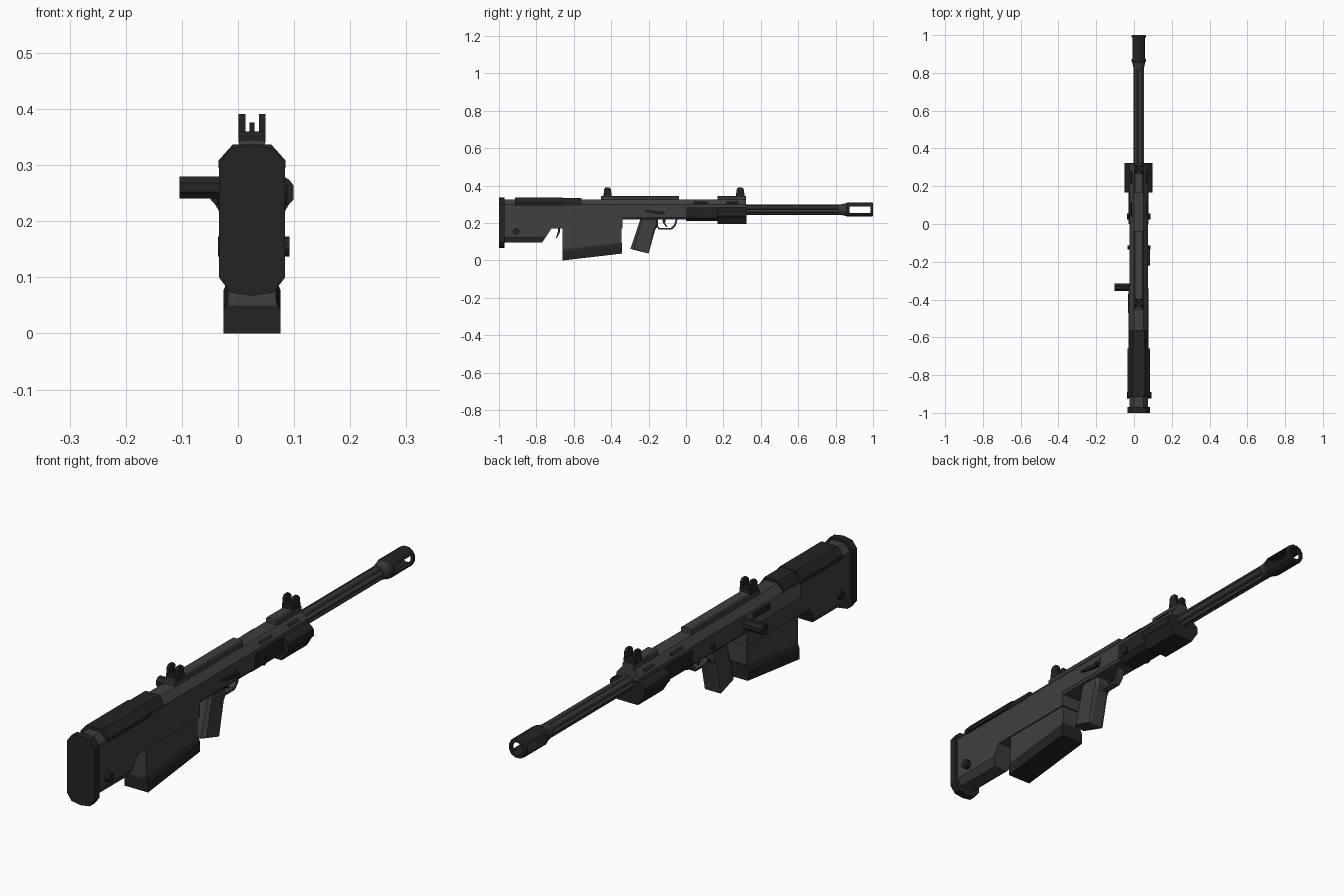
import bpy, bmesh, math

if "Cube" in bpy.data.objects:
    bpy.data.objects.remove(bpy.data.objects["Cube"])

CX = 0.025   # centre line of the rifle
BORE = 0.272  # height of the bore axis

def material(name, v):
    m = bpy.data.materials.new(name)
    m.diffuse_color = (v, v, v, 1)
    m.use_nodes = True
    m.node_tree.nodes["Principled BSDF"].inputs["Base Color"].default_value = m.diffuse_color
    return m

GREY = material("gunmetal grey", 0.05)
DARK = material("black rubber", 0.017)
STEEL = material("barrel steel", 0.042)
LIGHT = material("bare steel", 0.085)

def finish(name, bm, mat):
    bmesh.ops.recalc_face_normals(bm, faces=bm.faces)
    me = bpy.data.meshes.new(name)
    bm.to_mesh(me)
    bm.free()
    me.materials.append(mat)
    ob = bpy.data.objects.new(name, me)
    bpy.context.collection.objects.link(ob)
    return ob

def loft(name, rings, mat):
    """Skin closed rings of equal length and cap both ends."""
    bm = bmesh.new()
    vs = [[bm.verts.new(p) for p in r] for r in rings]
    n = len(rings[0])
    for a, b in zip(vs, vs[1:]):
        for i in range(n):
            bm.faces.new((a[i], a[(i + 1) % n], b[(i + 1) % n], b[i]))
    bm.faces.new(vs[0])
    bm.faces.new(vs[-1])
    return finish(name, bm, mat)

def prism_x(name, yz, half, mat, x=CX):
    """Side profile given thickness across the rifle."""
    return loft(name, [[(x + s * half, y, z) for y, z in yz] for s in (-1, 1)], mat)

def bar_y(name, half_section, y0, y1, mat, dy0=None, dy1=None, slope=0.0):
    """Mirrored (half width, z) section swept along y; ends may lean, floor may slope."""
    sec = half_section + [(-w, z) for w, z in reversed(half_section) if w > 1e-6]
    rings = []
    for y, lean in ((y0, dy0), (y1, dy1)):
        rings.append([(CX + w, y + (lean(z) if lean else 0), z + slope * (y - y0)) for w, z in sec])
    return loft(name, rings, mat)

def box(name, x0, x1, y0, y1, z0, z1, mat):
    return loft(name, [[(x0, y, z0), (x1, y, z0), (x1, y, z1), (x0, y, z1)] for y in (y0, y1)], mat)

def pin_x(name, x0, x1, y, z, r, mat, n=10):
    pts = [(y + r * math.cos(2 * math.pi * (i + .5) / n), z + r * math.sin(2 * math.pi * (i + .5) / n)) for i in range(n)]
    return prism_x(name, pts, (x1 - x0) / 2, mat, (x0 + x1) / 2)

def lathe_y(name, profile, mat, n=12):
    """Turn (radius, y) rings about the bore axis."""
    return loft(name, [[(CX + r * math.cos(2 * math.pi * (i + .5) / n), y,
                         BORE + r * math.sin(2 * math.pi * (i + .5) / n)) for i in range(n)]
                       for r, y in profile], mat)

# Butt pad
bar_y("butt_pad", [(0, .067), (.039, .073), (.059, .10), (.059, .302), (.039, .329), (0, .336)], -1, -.97, DARK)

# Receiver and stock
top = [(.049, .298), (.026, .325)]
bar_y("stock_upper", [(.049, .17)] + top, -.97, -.34, GREY)
bar_y("stock_lower", [(.030, .095), (.049, .122), (.049, .17)], -.97, -.77, GREY,
      dy1=lambda z: (z - .095) * .67)
bar_y("receiver", [(.042, .22), (.049, .23)] + top, -.34, .32, GREY)
bar_y("cheek_pad", [(.060, .295), (.060, .308), (.034, .337), (.0, .337)], -.915, -.66, DARK)
bar_y("cheek_pad_front", [(.051, .295), (.051, .304), (.030, .335), (.0, .335)], -.66, -.56, DARK)
pin_x("stock_bolt", CX - .061, CX + .067, -.907, .155, .018, DARK)

# Left side bolt cover, ejection slot and charging handle
box("bolt_cover", CX - .054, CX - .04, -.66, -.33, .238, .298, LIGHT)
box("ejection_slot", CX - .058, CX - .05, -.47, -.37, .268, .290, DARK)
pin_x("charging_handle", -.104, CX - .05, -.335, .26, .021, DARK, 8)

# Magazine, sloping down to the rear
prism_x("magazine", [(-.66, .05), (-.345, .085), (-.345, .2), (-.66, .2)], .043, GREY)
bar_y("magazine_base", [(.051, 0), (.051, .04), (.043, .058)], -.66, -.342, DARK, slope=.116)
prism_x("magazine_catch", [(-.672, .175), (-.675, .15), (-.69, .12), (-.695, .12), (-.685, .155), (-.685, .175)], .015, DARK)

# Pistol grip, tapered front and back edges
grip = [(-.243, .225), (-.297, .062), (-.2, .037), (-.165, .165), (-.15, .185), (-.15, .225)]
gy = sum(p[0] for p in grip) / len(grip)
loft("pistol_grip", [[(CX + w, gy + (y - gy) * k, z) for y, z in grip]
                     for w, k in ((-.034, .8), (-.022, 1), (.022, 1), (.034, .8))], GREY)

# Trigger and guard
outer = [(-.16, .185), (-.145, .165), (-.075, .165), (-.055, .185), (-.043, .225)]
inner = [(-.053, .225), (-.064, .19), (-.08, .174), (-.142, .174), (-.155, .192)]
prism_x("trigger_guard", outer + inner, .014, GREY)
prism_x("trigger", [(-.128, .225), (-.108, .225), (-.112, .2), (-.1, .18), (-.107, .18), (-.122, .2)], .007, DARK)

# Selector lever and pins
prism_x("selector_lever", [(-.22, .262), (-.215, .27), (-.125, .26), (-.125, .248), (-.15, .248)], .006, DARK, CX + .053)
pin_x("selector_pin", CX - .06, CX + .063, -.125, .255, .011, DARK)
box("receiver_pin", CX + .047, CX + .053, -.118, -.112, .255, .28, LIGHT)
pin_x("handguard_bolt", CX - .062, CX + .062, .04, .245, .016, DARK)

# Handguard and front shroud
bar_y("handguard", [(.032, .21), (.053, .228), (.053, .285)], 0, .17, DARK)
bar_y("front_shroud", [(.045, .195), (.066, .230), (.074, .238), (.074, .264), (.066, .274), (.049, .284)], .168, .323, DARK)

# Cooling slots on the upper chamfers
for y0, y1 in ((.04, .115), (.215, .28)):
    for s, side in ((-1, "left"), (1, "right")):
        a, b = (CX + s * .046, .306), (CX + s * .037, .317)
        loft("cooling_slot_" + side, [[(a[0], y, a[1]), (b[0], y, b[1]),
             (b[0] - s * .006, y, b[1] - .006), (a[0] - s * .006, y, a[1] - .006)] for y in (y0, y1)], DARK)

# Top rails and open sights
for part, y0, y1, ys in (("rear", -.455, -.037, -.42), ("front", .168, .32, .29)):
    bar_y(part + "_rail", [(.023, .32), (.023, .34), (.019, .345)], y0, y1, GREY)
    box(part + "_sight_base", CX - .024, CX + .024, ys - .022, ys + .022, .34, .360, DARK)
    ear = [(ys - .019, .358), (ys + .019, .358), (ys + .019, .38), (ys + .01, .391), (ys - .01, .391), (ys - .019, .38)]
    for s, side in ((-1, "left"), (1, "right")):
        prism_x(part + "_sight_ear_" + side, ear, .006, DARK, CX + s * .018)
    box(part + "_sight_post", CX - .0045, CX + .0045, ys - .005, ys + .005, .358, .376, DARK)

# Fluted barrel and collar
flutes = [(.0285 if i % 4 < 2 else .0235, 2 * math.pi * (i + .5) / 32) for i in range(32)]
loft("barrel", [[(CX + r * math.cos(a), y, BORE + r * math.sin(a)) for r, a in flutes] for y in (.3, .83)], STEEL)
lathe_y("muzzle_collar", [(.028, .815), (.029, .825), (.036, .86)], STEEL)

# Muzzle brake: hollow tube with side ports
brake = lathe_y("muzzle_brake", [(.034, .852), (.039, .862), (.039, .994), (.036, 1), (.025, 1), (.025, .87)], DARK)
cutter = box("port_cutter", CX - .1, CX + .1, .873, .987, .255, .289, DARK)
cut = brake.modifiers.new("ports", 'BOOLEAN')
cut.operation, cut.solver, cut.object = 'DIFFERENCE', 'EXACT', cutter
bpy.context.view_layer.objects.active = brake
bpy.ops.object.modifier_apply(modifier=cut.name)
bpy.data.objects.remove(cutter)
